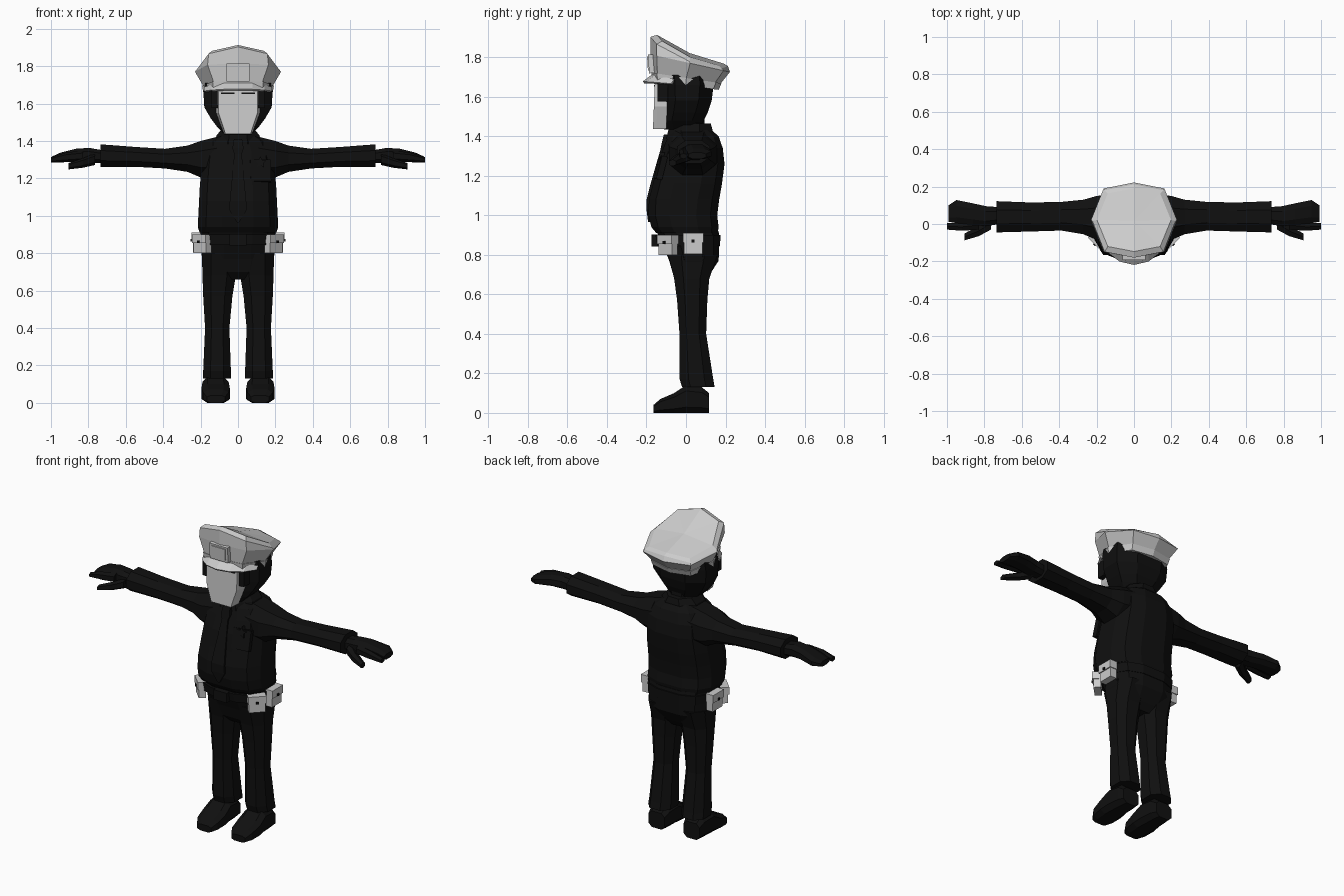
import bpy, bmesh, math
from mathutils import Matrix, Vector

if "Cube" in bpy.data.objects:
    bpy.data.objects.remove(bpy.data.objects["Cube"])


def material(name, v):
    m = bpy.data.materials.new(name)
    m.diffuse_color = (v, v, v, 1)
    m.use_nodes = True
    m.node_tree.nodes["Principled BSDF"].inputs["Base Color"].default_value = m.diffuse_color
    return m


BLACK = material("near_black", 0.005)
GREY = material("light_grey", 0.6)


def finish(name, bm, mat):
    bmesh.ops.recalc_face_normals(bm, faces=bm.faces)
    me = bpy.data.meshes.new(name)
    bm.to_mesh(me)
    bm.free()
    me.materials.append(mat)
    ob = bpy.data.objects.new(name, me)
    bpy.context.collection.objects.link(ob)
    return ob


def skin(name, rings, mat, poke=False):
    """Bridge closed rings of points and cap both ends."""
    bm = bmesh.new()
    vs = [[bm.verts.new(p) for p in r] for r in rings]
    n = len(vs[0])
    for a, b in zip(vs, vs[1:]):
        for i in range(n):
            j = (i + 1) % n
            bm.faces.new((a[i], a[j], b[j], b[i]))
    caps = [bm.faces.new(vs[0]), bm.faces.new(vs[-1])]
    if poke:
        bmesh.ops.poke(bm, faces=caps)
    return finish(name, bm, mat)


def loft(name, axis, rows, mat, n=8, p=1.0, s=1):
    """Rows are (position, a0, a1, b0, b1): the extents of a rounded ring."""
    k = math.cos(math.pi / n) ** p
    rings = []
    for t, a0, a1, b0, b1 in rows:
        ring = []
        for i in range(n):
            w = 2 * math.pi * (i + 0.5) / n
            c, d = math.cos(w), math.sin(w)
            u = (a0 + a1) / 2 + (a1 - a0) / 2 * math.copysign(abs(c) ** p, c) / k
            v = (b0 + b1) / 2 + (b1 - b0) / 2 * math.copysign(abs(d) ** p, d) / k
            x, y, z = {"x": (t, u, v), "y": (u, t, v), "z": (u, v, t)}[axis]
            ring.append((x * s, y, z))
        rings.append(ring)
    return skin(name, rings, mat)


def box(name, centre, size, mat, rz=0.0, rx=0.0):
    bm = bmesh.new()
    m = (Matrix.Translation(centre) @ Matrix.Rotation(rz, 4, "Z")
         @ Matrix.Rotation(rx, 4, "X") @ Matrix.Diagonal((*size, 1)))
    bmesh.ops.create_cube(bm, size=1, matrix=m)
    return finish(name, bm, mat)


# Shirt body: (z, half width, front, back)
body = [(0.91, .205, -.15, .16), (0.94, .215, -.175, .165), (1.0, .212, -.19, .158),
        (1.08, .208, -.188, .168), (1.16, .204, -.167, .182), (1.26, .195, -.143, .195),
        (1.34, .185, -.115, .186), (1.40, .15, -.09, .165), (1.44, .085, -.07, .12)]
loft("shirt", "z", [(z, -w, w, f, b) for z, w, f, b in body], BLACK, 12, .72)

# Collar and neck
loft("neck", "z", [(1.38, -.08, .08, -.06, .1), (1.52, -.08, .08, -.07, .09)], BLACK)
loft("collar", "z", [(1.385, -.125, .125, -.1, .135), (1.43, -.115, .115, -.09, .135),
                     (1.465, -.085, .085, -.065, .125)], BLACK)

# Tie, chest pocket and badge
loft("tie", "z", [(z, -w, w, f - .012, f + .02) for z, w, f in
                  ((1.41, .022, -.1), (1.36, .03, -.112), (1.33, .02, -.118), (1.16, .036, -.167),
                   (1.08, .044, -.187), (1.03, .046, -.188), (.965, .006, -.18))], BLACK, 4, .5)
box("chest_pocket", (.12, -.128, 1.24), (.11, .03, .12), BLACK, rx=-.25, rz=.12)
star = [(math.sin(i * math.pi / 5) * (.034 if i % 2 == 0 else .016),
         math.cos(i * math.pi / 5) * (.034 if i % 2 == 0 else .016)) for i in range(10)]
skin("chest_star", [[(.12 + x, y - .25 * -z, 1.285 + z) for x, z in star]
                    for y in (-.14, -.115)], BLACK)

# Hips and belt
loft("hips", "z", [(.66, -.10, .10, -.03, .09), (.70, -.172, .172, -.065, .12),
                   (.77, -.193, .193, -.085, .165), (.88, -.198, .198, -.13, .17),
                   (.92, -.2, .2, -.15, .165)], BLACK, 12, .75)
loft("belt", "z", [(.845, -.204, .204, -.145, .172), (.90, -.208, .208, -.155, .175)],
     BLACK, 12, .75)
box("belt_buckle", (0, -.155, .872), (.09, .04, .06), BLACK)

# Head
loft("head", "z", [(1.435, -.07, .07, -.11, .06), (1.48, -.115, .115, -.13, .09),
                   (1.52, -.145, .145, -.125, .11), (1.58, -.18, .18, -.12, .13),
                   (1.66, -.185, .185, -.125, .14), (1.71, -.175, .175, -.13, .14)],
     BLACK, 8, .85)
outline = [(-.07, 1.438), (.07, 1.438), (.108, 1.55), (.11, 1.675), (-.11, 1.675), (-.108, 1.55)]
skin("face", [[(x * w, y + (z - 1.44) * .04, z) for x, z in outline]
              for y, w in ((-.167, .96), (-.15, 1), (-.1, 1.08))], GREY)

# Paired features of the head, arms, legs and belt
arm = [(.10, -.09, .16, 1.2, 1.425), (.2, -.085, .15, 1.205, 1.40), (.27, -.055, .13, 1.235, 1.375),
       (.39, -.035, .118, 1.253, 1.358), (.55, -.04, .115, 1.262, 1.368),
       (.735, -.045, .122, 1.262, 1.382), (.735, -.01, .1, 1.285, 1.355)]
hand = [(.72, .0, .09, 1.28, 1.35), (.79, -.012, .095, 1.285, 1.362), (.86, -.005, .11, 1.29, 1.36),
        (.95, .005, .128, 1.285, 1.337), (.992, .012, .1, 1.285, 1.318)]
index = [(.83, -.03, .02, 1.295, 1.345), (.92, -.036, .005, 1.29, 1.335), (1.0, -.03, .005, 1.287, 1.312)]
thumb = [(.765, -.03, .04, 1.275, 1.33), (.83, -.065, -.01, 1.26, 1.305), (.905, -.087, -.05, 1.25, 1.28)]
leg = [(.13, .038, .188, -.02, .145), (.17, .038, .186, -.032, .138), (.40, .046, .176, -.033, .102),
       (.57, .03, .186, -.045, .108), (.68, .012, .19, -.06, .118), (.80, .005, .193, -.09, .16)]
shoe = [(-.165, .07, .165, 0, .04), (-.13, .05, .187, 0, .07), (-.06, .044, .195, 0, .1),
        (0, .05, .19, 0, .14), (.08, .055, .183, 0, .13), (.117, .065, .175, 0, .1)]


def pouch(name, x, y, z, turn, h):
    c, out = Vector((x, y, z)), Vector((math.sin(turn), -math.cos(turn), 0))
    up = Vector((0, 0, 1))
    box(name, c, (.094, .042, h), GREY, turn)
    box(name + "_flap", c + up * h * .27 + out * .003, (.104, .05, h * .46), GREY, turn)
    box(name + "_button", c + up * h * .12 + out * .03, (.014, .008, .014), BLACK, turn)


for s, side in ((1, "left"), (-1, "right")):
    loft(side + "_sleeve", "x", arm, BLACK, 8, .9, s)
    loft(side + "_hand", "x", hand, BLACK, 8, .8, s)
    loft(side + "_index_finger", "x", index, BLACK, 6, .9, s)
    loft(side + "_thumb", "x", thumb, BLACK, 6, .9, s)
    loft(side + "_trouser_leg", "z", leg, BLACK, 8, .85, s)
    loft(side + "_shoe", "y", shoe, BLACK, 8, .6, s)
    box(side + "_sideburn", (s * .125, -.118, 1.625), (.035, .055, .1), BLACK)
    box(side + "_eyebrow", (s * .055, -.157, 1.655), (.07, .012, .008), BLACK)
    pouch(side + "_front_pouch", s * .19, -.09, .85, s * math.pi / 4, .1)
    pouch(side + "_side_pouch", s * .22, .036, .857, s * math.pi / 2, .105)


# Cap: rings are (half width, front, back, front height, back height, side droop)
def cap_ring(w, f, b, zf, zb, droop):
    ring = []
    for i in range(8):
        a = i * math.pi / 4
        c = math.cos(a)
        x = w * math.sin(a)
        y = (f + b) / 2 - (b - f) / 2 * math.copysign(abs(c) ** .5, c)
        ring.append((x, y, zf + (zb - zf) * (y - f) / (b - f) - droop * (x / w) ** 2))
    return ring


skin("cap_band", [cap_ring(.185, -.17, .165, 1.68, 1.635, 0),
                  cap_ring(.192, -.176, .18, 1.722, 1.668, 0)], GREY)
skin("cap_crown", [cap_ring(.182, -.172, .17, 1.715, 1.66, 0),
                   cap_ring(.23, -.18, .222, 1.815, 1.725, 0),
                   cap_ring(.222, -.18, .212, 1.903, 1.756, .05),
                   cap_ring(.198, -.147, .19, 1.913, 1.768, .04)], GREY, poke=True)

# Cap visor
bm = bmesh.new()
rows = []
for i in range(7):
    a = math.radians(-72 + 24 * i)
    sx, c = math.sin(a), math.cos(a)
    rows.append([bm.verts.new((.185 * sx, -.155 * c - .01, 1.675 + .035 * c)),
                 bm.verts.new((.187 * sx, -.205 * c - .01, 1.66 + .013 * c))])
for p, q in zip(rows, rows[1:]):
    bm.faces.new((p[0], q[0], q[1], p[1]))
visor = finish("cap_visor", bm, GREY)
mod = visor.modifiers.new("thickness", "SOLIDIFY")
mod.thickness = .012
mod.offset = 0

# Cap badge
box("cap_badge", (0, -.172, 1.767), (.125, .035, .095), GREY, rx=.06)
box("cap_badge_centre", (0, -.191, 1.768), (.095, .008, .07), GREY, rx=.06)
